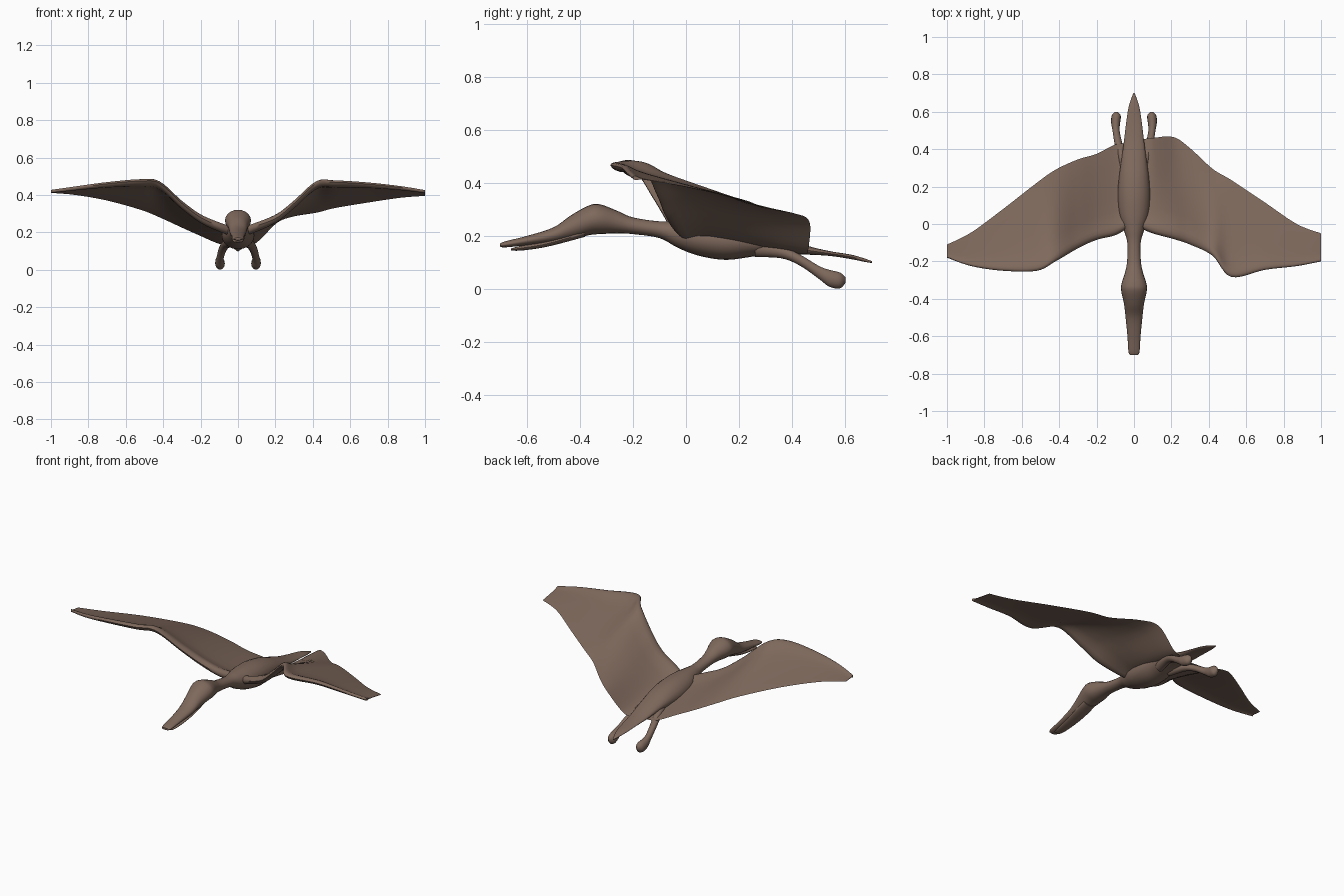
import bpy, bmesh, math
from mathutils import Vector

cube = bpy.data.objects.get("Cube")
if cube:
    bpy.data.objects.remove(cube, do_unlink=True)

hide = bpy.data.materials.new("brown hide")
hide.use_nodes = True
hide.diffuse_color = (0.21, 0.14, 0.107, 1)
shader = hide.node_tree.nodes["Principled BSDF"]
shader.inputs["Base Color"].default_value = hide.diffuse_color
shader.inputs["Roughness"].default_value = 0.8


def smooth_rows(rows, steps):
    """Catmull-Rom interpolation through rows of numbers."""
    rows = [Vector(r) for r in rows]
    out = []
    for i in range(len(rows) - 1):
        a, b, c, d = (rows[min(max(i + k, 0), len(rows) - 1)] for k in (-1, 0, 1, 2))
        for s in range(steps):
            t = s / steps
            out.append(b + (c - a) * (t / 2) + (a * 2 - b * 5 + c * 4 - d) * (t * t / 2)
                       + (b * 3 - a - c * 3 + d) * (t ** 3 / 2))
    return out + [rows[-1]]


def loft(name, rings):
    """Skin a row of closed rings and cap both ends."""
    bm = bmesh.new()
    loops = [[bm.verts.new(p) for p in ring] for ring in rings]
    n = len(loops[0])
    for one, two in zip(loops, loops[1:]):
        for k in range(n):
            bm.faces.new((one[k], one[(k + 1) % n], two[(k + 1) % n], two[k]))
    bm.faces.new(loops[0])
    bm.faces.new(loops[-1])
    bmesh.ops.recalc_face_normals(bm, faces=bm.faces)
    mesh = bpy.data.meshes.new(name)
    bm.to_mesh(mesh)
    bm.free()
    mesh.materials.append(hide)
    obj = bpy.data.objects.new(name, mesh)
    bpy.context.collection.objects.link(obj)
    bpy.ops.object.select_all(action="DESELECT")
    obj.select_set(True)
    bpy.context.view_layer.objects.active = obj
    bpy.ops.object.shade_smooth_by_angle(angle=math.radians(50))
    return obj


def tube(name, rows, side=1, sides=20):
    """Loft oval sections from rows of y, bottom, top, half width, x."""
    rings = []
    for y, low, high, half, x in smooth_rows(rows, 5):
        ring = []
        for k in range(sides):
            a = math.tau * k / sides
            ring.append((side * x + half * math.cos(a), y,
                         (low + high) / 2 + (high - low) / 2 * math.sin(a)))
        rings.append(ring)
    return loft(name, rings)


# Upper beak, skull, neck, trunk and tail in one flowing form
tube("body", [
    (-.70, .16, .172, .022, 0), (-.68, .157, .18, .03, 0), (-.60, .165, .2, .035, 0),
    (-.50, .175, .232, .045, 0), (-.43, .188, .28, .053, 0), (-.36, .204, .317, .068, 0),
    (-.32, .207, .318, .067, 0), (-.26, .21, .295, .048, 0), (-.20, .207, .27, .037, 0),
    (-.10, .192, .255, .036, 0), (-.03, .155, .258, .055, 0), (.05, .125, .26, .08, 0),
    (.15, .11, .255, .088, 0), (.25, .122, .235, .08, 0), (.35, .135, .2, .066, 0),
    (.45, .13, .165, .053, 0), (.54, .125, .143, .042, 0), (.62, .113, .13, .03, 0),
    (.67, .103, .116, .015, 0), (.70, .098, .105, .003, 0)])

# Lower jaw, split from the upper beak by a narrow mouth line
tube("lower_jaw", [
    (-.66, .145, .153, .018, 0), (-.62, .145, .163, .027, 0), (-.54, .156, .178, .034, 0),
    (-.46, .175, .2, .04, 0), (-.38, .197, .23, .04, 0)])

# Trailing legs ending in rounded feet
for side, label in ((1, "left"), (-1, "right")):
    tube(label + "_leg", [
        (.26, .12, .19, .03, .035), (.36, .115, .162, .025, .062), (.43, .087, .13, .021, .083),
        (.50, .038, .088, .019, .096), (.54, .008, .073, .024, .098),
        (.58, .002, .063, .024, .095), (.60, .022, .045, .006, .095)], side, 14)

# Chord position and relative half thickness: round arm, then thin membrane
SECTION = [(0, 0), (.012, .55), (.035, .9), (.07, 1), (.11, .8), (.17, .4),
           (.27, .2), (.42, .16), (.6, .14), (.8, .12), (.96, .1), (1, .04)]


def wing(name, side, rows):
    """Loft a wing from rows of x, leading y and z, trailing y and z."""
    rings = []
    for x, lead_y, lead_z, trail_y, trail_z in smooth_rows(rows, 6):
        arm = .026 - .018 * x
        lead = Vector((side * x, lead_y, lead_z))
        trail = Vector((side * x, trail_y, trail_z))
        over = [lead.lerp(trail, t) + Vector((0, 0, arm * h)) for t, h in SECTION]
        under = [lead.lerp(trail, t) - Vector((0, 0, arm * h)) for t, h in SECTION[1:-1]]
        rings.append(over + under[::-1])
    return loft(name, rings)


# The two wings are caught at slightly different points of the beat
wing("left_wing", 1, [
    (.03, -.02, .21, .45, .13), (.1, -.05, .235, .46, .145), (.21, -.08, .28, .465, .253),
    (.3, -.11, .355, .405, .285), (.42, -.17, .463, .295, .305), (.52, -.283, .468, .235, .33),
    (.7, -.245, .458, .115, .36), (.87, -.225, .44, .0, .385), (1, -.2, .42, -.05, .395)])
wing("right_wing", -1, [
    (.03, -.02, .21, .43, .13), (.1, -.06, .235, .425, .138), (.2, -.085, .28, .375, .18),
    (.3, -.13, .355, .345, .225), (.42, -.2, .463, .29, .28), (.52, -.25, .475, .22, .32),
    (.7, -.25, .46, .08, .37), (.87, -.225, .438, -.045, .4), (1, -.18, .42, -.11, .412)])
